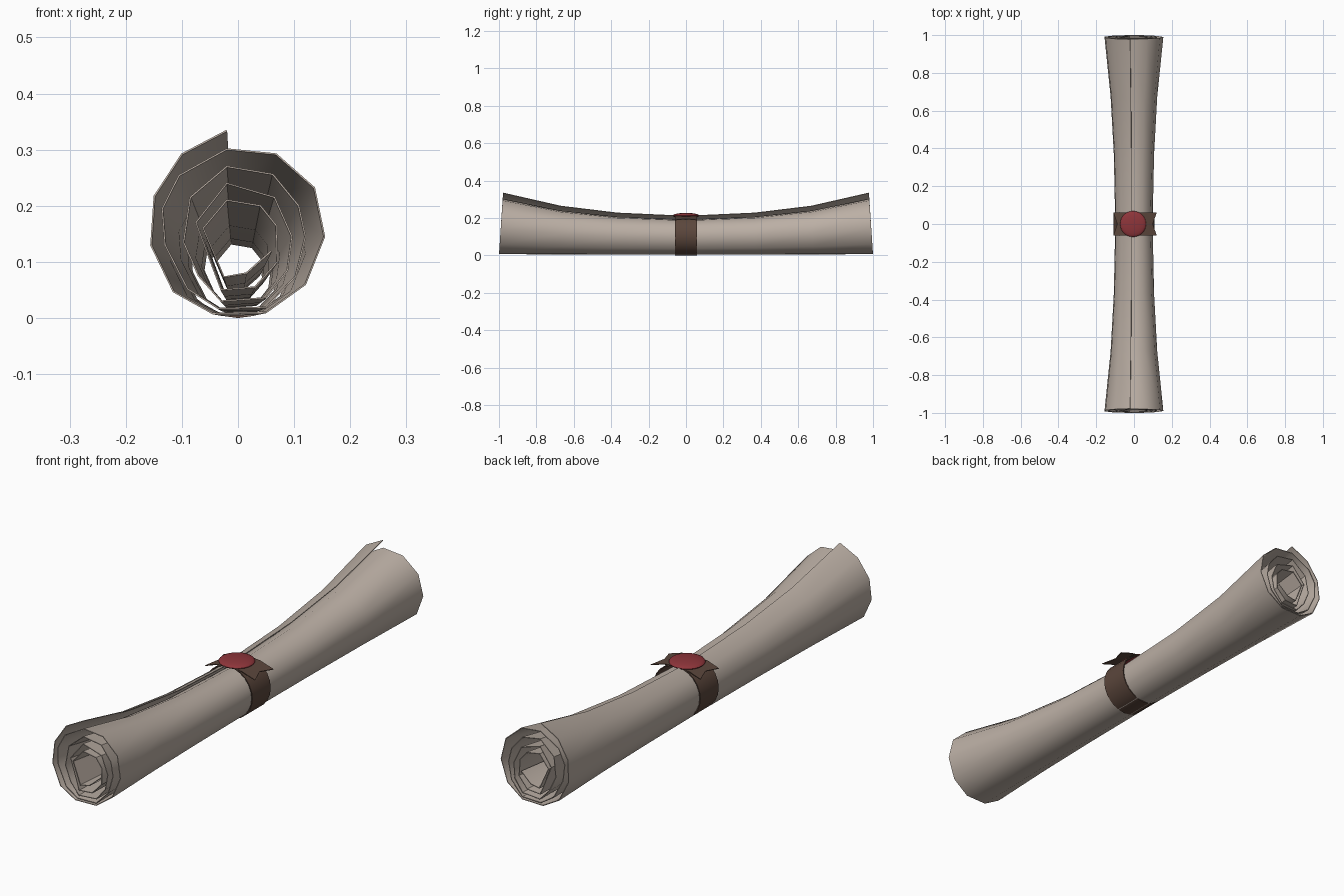
import bpy, bmesh, math
from mathutils import Matrix

if "Cube" in bpy.data.objects:
    bpy.data.objects.remove(bpy.data.objects["Cube"])


def material(name, rgb):
    m = bpy.data.materials.new(name)
    m.diffuse_color = (*rgb, 1)
    m.use_nodes = True
    m.node_tree.nodes["Principled BSDF"].inputs["Base Color"].default_value = m.diffuse_color
    return m


paper = material("paper", (0.50, 0.43, 0.375))
leather = material("brown band", (0.105, 0.062, 0.045))
wax = material("red wax", (0.27, 0.035, 0.042))


def make(name, bm, mat, thickness=0, angle=40):
    bmesh.ops.recalc_face_normals(bm, faces=bm.faces)
    me = bpy.data.meshes.new(name)
    bm.to_mesh(me)
    bm.free()
    ob = bpy.data.objects.new(name, me)
    bpy.context.collection.objects.link(ob)
    me.materials.append(mat)
    bpy.ops.object.select_all(action='DESELECT')
    ob.select_set(True)
    bpy.context.view_layer.objects.active = ob
    if thickness:
        s = ob.modifiers.new("thickness", 'SOLIDIFY')
        s.thickness = thickness
        s.offset = 0
        bpy.ops.object.modifier_apply(modifier=s.name)
    bpy.ops.object.shade_smooth_by_angle(angle=math.radians(angle))
    return ob


def loft(rows, closed=False):
    bm = bmesh.new()
    vs = [[bm.verts.new(p) for p in r] for r in rows]
    n = len(rows[0])
    for a, b in zip(vs, vs[1:]):
        for i in range(n if closed else n - 1):
            j = (i + 1) % n
            bm.faces.new((a[i], a[j], b[j], b[i]))
    return bm


# rolled sheet: one spiral profile (x, z), wider at the ends than in the middle
spiral = [(-.02, .334), (-.10, .292), (-.149, .217), (-.155, .13), (-.115, .047),
          (-.045, .008), (.05, .010), (.12, .06), (.154, .145), (.136, .232),
          (.068, .292), (-.02, .301),
          (-.105, .254), (-.135, .195), (-.13, .13), (-.09, .052), (-.035, .017),
          (.05, .019), (.103, .075), (.12, .145), (.108, .20), (.062, .256), (-.02, .270),
          (-.085, .215), (-.097, .135), (-.07, .075), (-.03, .03), (.05, .036),
          (.088, .085), (.096, .145), (.065, .215), (-.02, .240),
          (-.075, .17), (-.03, .05), (.03, .055), (.07, .10), (.068, .165), (.04, .20),
          (-.02, .21), (-.062, .16), (-.025, .073), (.015, .08), (.06, .12)]
half = [(1.0, 1.0), (.68, .79), (.37, .68)]          # (distance, scale)
stations = [(-y, s) for y, s in half] + [(0, .63)] + half[::-1]
rows = [[(x * s, y * (1 - .066 * z * abs(y)), z * s) for x, z in spiral]
        for y, s in stations]
make("rolled_sheet", loft(rows), paper, .003)

# band wrapped round the middle
N = 24
rows = [[(.106 * math.cos(a), y, .108 + .106 * math.sin(a))
         for a in (2 * math.pi * i / N for i in range(N))] for y in (-.06, .06)]
make("band", loft(rows, True), leather, .004)

# forked band tails under the seal
for name, path in (("band_tail_right", [(0, .213), (.06, .207), (.12, .188)]),
                   ("band_tail_left", [(0, .213), (-.06, .205), (-.108, .188)])):
    rows = []
    for y in (-.06, 0, .06):
        row = [(x, y, z) for x, z in path]
        if y == 0:                                    # notch in the end
            x, _, z = row[-1]
            row[-1] = (x * .82, 0, z + .006)
        rows.append(row)
    make(name, loft(rows), leather, .003)

# flattened wax seal
bm = bmesh.new()
bmesh.ops.create_uvsphere(bm, u_segments=24, v_segments=12, radius=1,
                          matrix=Matrix.Translation((-.005, 0, .213)) @
                          Matrix.Diagonal((.069, .069, .014, 1)))
make("wax_seal", bm, wax, angle=60)
